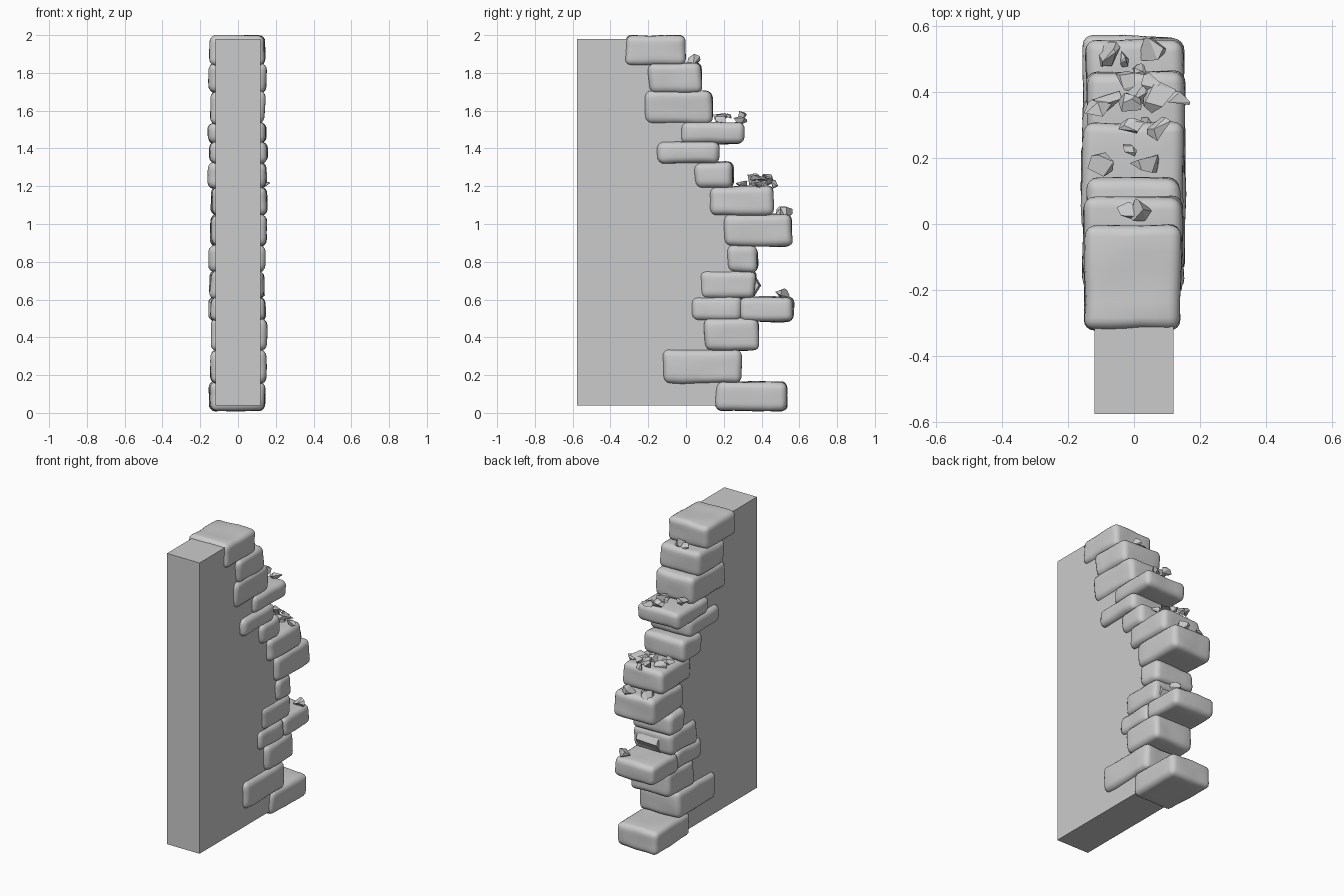
import bpy, bmesh, random
from mathutils import Vector, noise

random.seed(7)
if "Cube" in bpy.data.objects:
    bpy.data.objects.remove(bpy.data.objects["Cube"], do_unlink=True)


def make_material(name, value):
    mat = bpy.data.materials.new(name)
    mat.use_nodes = True
    colour = (value, value, value, 1)
    mat.diffuse_color = colour
    mat.node_tree.nodes["Principled BSDF"].inputs["Base Color"].default_value = colour
    return mat


stone_grey = make_material("stone grey", 0.6)


def add_object(name, bm, mat):
    bmesh.ops.recalc_face_normals(bm, faces=bm.faces)
    mesh = bpy.data.meshes.new(name)
    bm.to_mesh(mesh)
    bm.free()
    mesh.materials.append(mat)
    obj = bpy.data.objects.new(name, mesh)
    bpy.context.collection.objects.link(obj)
    return obj


# Worn blocks up the broken end: back-to-front range in y, then height range
BLOCKS = [
    (.16, .54, .01, .165), (-.12, .29, .155, .335), (.10, .385, .33, .50),
    (.03, .30, .49, .615), (.285, .57, .485, .615), (.075, .37, .61, .755),
    (.215, .38, .745, .89), (.205, .56, .88, 1.05), (.13, .465, 1.045, 1.2),
    (.045, .25, 1.19, 1.33), (-.15, .175, 1.32, 1.435), (-.03, .305, 1.425, 1.535),
    (-.22, .14, 1.53, 1.705), (-.2, .08, 1.695, 1.855), (-.325, 0, 1.84, 2),
]

# Plain wall core, its stepped edge buried inside the blocks
EDGE = [(.2, .04), (.2, .55), (.29, .75), (.29, 1.1), (.15, 1.2),
        (.07, 1.4), (0, 1.55), (-.08, 1.75), (-.15, 1.98)]
bm = bmesh.new()
outline = [(-.577, .04)] + EDGE + [(-.577, 1.98)]
side = bm.faces.new([bm.verts.new((-.12, y, z)) for y, z in outline])
grown = bmesh.ops.extrude_face_region(bm, geom=[side])["geom"]
bmesh.ops.translate(bm, vec=(.24, 0, 0),
                    verts=[v for v in grown if isinstance(v, bmesh.types.BMVert)])
add_object("wall_core", bm, stone_grey)


def add_block(index, y0, y1, z0, z1):
    half = random.uniform(.142, .155)
    shift = random.uniform(-.006, .006)
    centre = Vector((shift, (y0 + y1) / 2, (z0 + z1) / 2))
    size = Vector((half * 2, y1 - y0, z1 - z0))
    bm = bmesh.new()
    bmesh.ops.create_cube(bm, size=1)
    # Pull the corners out of square
    for v in bm.verts:
        v.co = centre + v.co * size
        v.co += Vector([random.uniform(-1, 1) * s for s in (.006, .007, .004)])
    bmesh.ops.bevel(bm, geom=bm.edges[:], offset=.035, segments=4,
                    profile=.5, affect="EDGES")
    bmesh.ops.subdivide_edges(bm, edges=[e for e in bm.edges if e.calc_length() > .06],
                              cuts=4, use_grid_fill=True)
    # Soft dents over the faces
    for v in bm.verts:
        v.co += noise.noise_vector(v.co * 9 + Vector((index, 0, 0))) * .006
    obj = add_object(f"stone_block_{index:02d}", bm, stone_grey)
    for poly in obj.data.polygons:
        poly.use_smooth = True


for i, block in enumerate(BLOCKS, 1):
    add_block(i, *block)

# Rubble chips: shelf height, then x, y and width of each chip
RUBBLE = {
    .615: [(.1, .51, .08)],
    1.05: [(-.09, .52, .09), (.055, .525, .085), (-.03, .5, .05)],
    1.2: [(-.1, .34, .09), (-.08, .38, .08), (-.02, .36, .08), (.03, .4, .08),
          (.08, .38, .1), (.13, .37, .07), (-.03, .43, .08), (.01, .46, .06),
          (.05, .43, .06), (.03, .3, .07)],
    1.535: [(-.1, .18, .08), (.035, .19, .09), (0, .28, .09),
            (.085, .285, .08), (-.02, .22, .05)],
    1.855: [(.03, .04, .085), (-.02, .04, .06)],
}


def add_chip(name, centre, size):
    bm = bmesh.new()
    for _ in range(11):
        point = Vector([random.gauss(0, 1) for _ in range(3)]).normalized()
        bm.verts.new(Vector(centre) + point * Vector(size) / 2)
    hull = bmesh.ops.convex_hull(bm, input=bm.verts[:])
    bmesh.ops.delete(bm, geom=hull["geom_interior"], context="VERTS")
    # Merge near-level triangles into larger broken facets
    bmesh.ops.dissolve_limit(bm, angle_limit=.45, verts=bm.verts[:], edges=bm.edges[:])
    add_object(name, bm, stone_grey)


for shelf, chips in RUBBLE.items():
    for i, (x, y, width) in enumerate(chips, 1):
        height = width * random.uniform(.6, .85)
        lift = height * .25 + (.02 * (i % 2) if len(chips) > 4 else 0)
        add_chip(f"rubble_{round(shelf * 100)}_{i}", (x, y, shelf + lift),
                 (width * 1.15, width, height))

# Flat shard leaning on the block below the middle
bm = bmesh.new()
bmesh.ops.create_cone(bm, cap_ends=True, segments=4, radius1=.065, radius2=.045, depth=.16)
for v in bm.verts:
    v.co = Vector((v.co.z + .02, v.co.y * .55 + .362, v.co.x * .9 + .675))
add_object("leaning_shard", bm, stone_grey)
